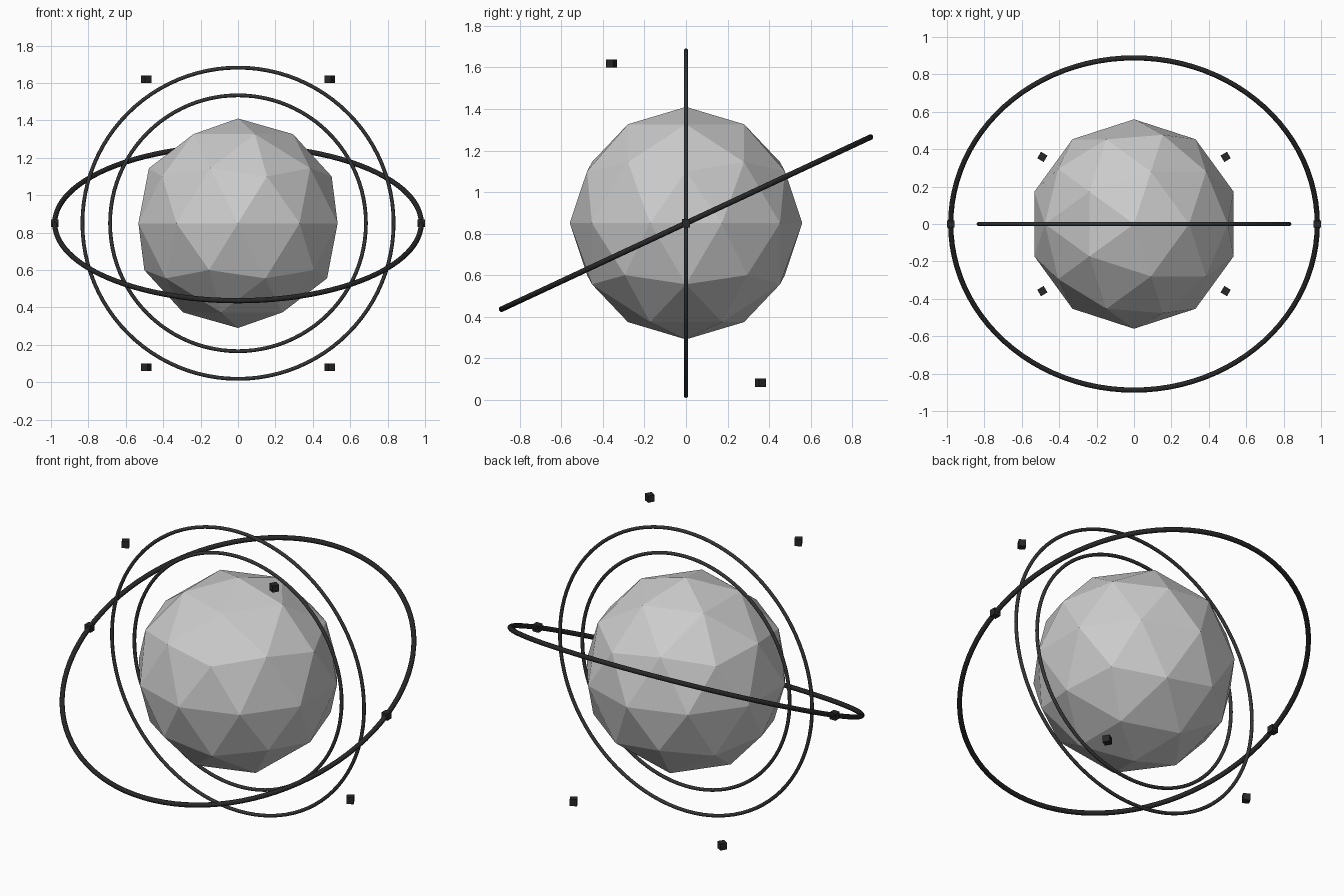
import bpy
from math import sin, cos, radians

if "Cube" in bpy.data.objects:
    bpy.data.objects.remove(bpy.data.objects["Cube"])

CENTRE = (0, 0, 0.85)
TILT = radians(25)
RING_R = 0.98


def material(name, v):
    m = bpy.data.materials.new(name)
    m.diffuse_color = (v, v, v, 1)
    m.use_nodes = True
    m.node_tree.nodes["Principled BSDF"].inputs["Base Color"].default_value = m.diffuse_color
    return m


dark = material("dark", 0.02)
charcoal = material("charcoal", 0.035)


def ring(name, major, minor, tilt, mat):
    bpy.ops.mesh.primitive_torus_add(
        major_radius=major, minor_radius=minor, major_segments=96,
        minor_segments=10, location=CENTRE, rotation=(tilt, 0, 0))
    ob = bpy.context.object
    ob.name = name
    ob.data.materials.append(mat)
    bpy.ops.object.shade_smooth()


# Faceted core
bpy.ops.mesh.primitive_ico_sphere_add(subdivisions=2, radius=0.56, location=CENTRE)
bpy.context.object.name = "core"

# Tilted orbit ring and two upright rings
ring("orbit_ring", RING_R, 0.014, TILT, dark)
ring("outer_upright_ring", 0.832, 0.010, radians(90), charcoal)
ring("inner_upright_ring", 0.684, 0.010, radians(90), charcoal)

# Six small cubes on a circle square to the orbit ring
for k in range(6):
    a = radians(60 * k)
    bpy.ops.mesh.primitive_cube_add(
        size=0.04, rotation=(0, 0, a),
        location=(RING_R * cos(a),
                  -RING_R * sin(a) * sin(TILT),
                  CENTRE[2] + RING_R * sin(a) * cos(TILT)))
    node = bpy.context.object
    node.name = f"node_{k + 1}"
    node.data.materials.append(dark)
